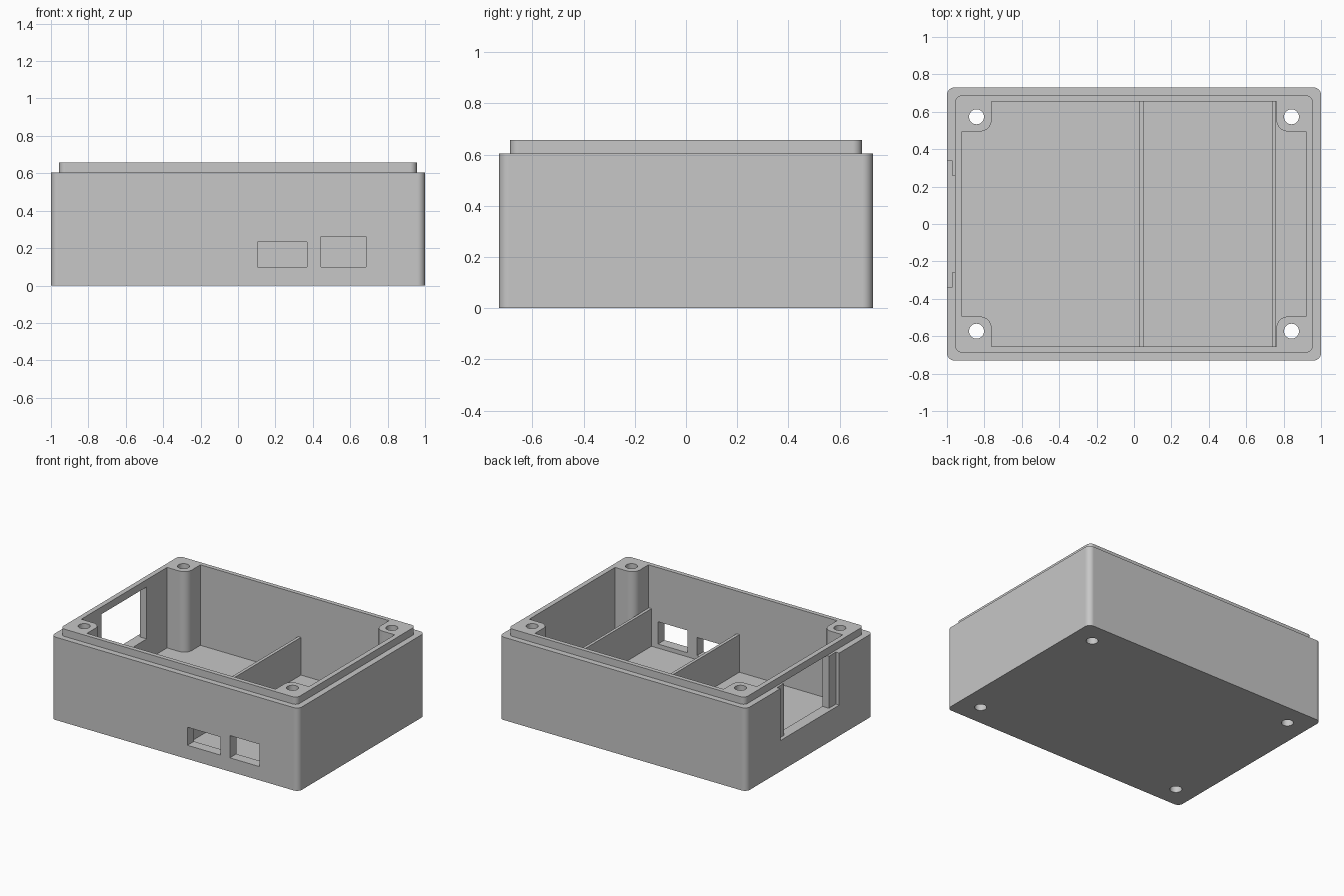
import bpy, bmesh
from math import sin, cos, pi

if "Cube" in bpy.data.objects:
    bpy.data.objects.remove(bpy.data.objects["Cube"], do_unlink=True)

COLOUR = (0.57, 0.57, 0.57, 1)
grey = bpy.data.materials.new("grey_plastic")
grey.use_nodes = True
grey.diffuse_color = COLOUR
grey.node_tree.nodes["Principled BSDF"].inputs["Base Color"].default_value = COLOUR

WALL_X, WALL_Y = 0.92, 0.655       # inner wall planes
POST_X, POST_Y = 0.762, 0.495      # inner faces of the corner posts
FLOOR, SILL, LEDGE, TOP = 0.07, 0.225, 0.605, 0.658


def prism(name, outline, z0, z1):
    """Extrude a closed plan outline from z0 to z1."""
    bm = bmesh.new()
    base = bm.faces.new([bm.verts.new((x, y, z0)) for x, y in outline])
    top = bmesh.ops.extrude_face_region(bm, geom=[base])["geom"]
    bmesh.ops.translate(bm, vec=(0, 0, z1 - z0),
                        verts=[v for v in top if isinstance(v, bmesh.types.BMVert)])
    bmesh.ops.recalc_face_normals(bm, faces=bm.faces)
    mesh = bpy.data.meshes.new(name)
    bm.to_mesh(mesh)
    bm.free()
    mesh.materials.append(grey)
    obj = bpy.data.objects.new(name, mesh)
    bpy.context.collection.objects.link(obj)
    return obj


def arc(cx, cy, r, a0, a1, steps=8):
    return [(cx + r * cos(a0 + (a1 - a0) * i / steps),
             cy + r * sin(a0 + (a1 - a0) * i / steps)) for i in range(steps + 1)]


def four_way(quarter):
    """Mirror a first-quadrant run of points into a closed outline."""
    half = quarter + [(-x, y) for x, y in reversed(quarter)]
    return half + [(-x, -y) for x, y in half]


def rounded(hx, hy, r):
    return four_way(arc(hx - r, hy - r, r, 0, pi / 2))


def box(name, x0, x1, y0, y1, z0, z1):
    return prism(name, [(x0, y0), (x1, y0), (x1, y1), (x0, y1)], z0, z1)


def combine(target, tool, operation):
    mod = target.modifiers.new(operation, "BOOLEAN")
    mod.operation, mod.solver, mod.object = operation, "EXACT", tool
    bpy.context.view_layer.objects.active = target
    bpy.ops.object.modifier_apply(modifier=mod.name)
    bpy.data.objects.remove(tool, do_unlink=True)


# Outer shell with the raised lip
case = prism("case_body", rounded(1, 0.73, 0.04), 0, LEDGE)
combine(case, prism("lip", rounded(0.956, 0.687, 0.035), 0.3, TOP), "UNION")

# Cavity that leaves a rounded post in each corner
r = 0.06
quarter = ([(WALL_X, POST_Y)] + arc(POST_X + r, POST_Y + r, r, 1.5 * pi, pi)
           + [(POST_X, WALL_Y)])
combine(case, prism("cavity", four_way(quarter), FLOOR, 1), "DIFFERENCE")

# Screw holes through the posts
for sx in (-1, 1):
    for sy in (-1, 1):
        hole = arc(sx * 0.842, sy * 0.573, 0.04, 0, 2 * pi, 32)[:-1]
        combine(case, prism("screw_hole", hole, -0.1, 1), "DIFFERENCE")

# Port openings in the front wall
for x0, x1, z1 in ((0.103, 0.37, 0.232), (0.445, 0.685, 0.263)):
    combine(case, box("port", x0, x1, -0.8, -0.6, 0.10, z1), "DIFFERENCE")

# Side window under the lip, with a wider shallow recess outside
combine(case, box("window", -1.1, -0.9, -0.26, 0.26, SILL, LEDGE), "DIFFERENCE")
combine(case, box("recess", -1.1, -0.973, -0.34, 0.34, SILL, 0.7), "DIFFERENCE")

# Low partitions across the inside
for name, x0, x1 in (("middle_partition", 0.027, 0.05), ("end_partition", 0.737, 0.758)):
    combine(case, box(name, x0, x1, -0.67, 0.67, 0.03, 0.345), "UNION")

# Smooth rounded corners, flat walls
bpy.ops.object.select_all(action="DESELECT")
case.select_set(True)
bpy.context.view_layer.objects.active = case
bpy.ops.object.shade_smooth_by_angle()
case.modifiers.new("flat_walls", "WEIGHTED_NORMAL").keep_sharp = True
